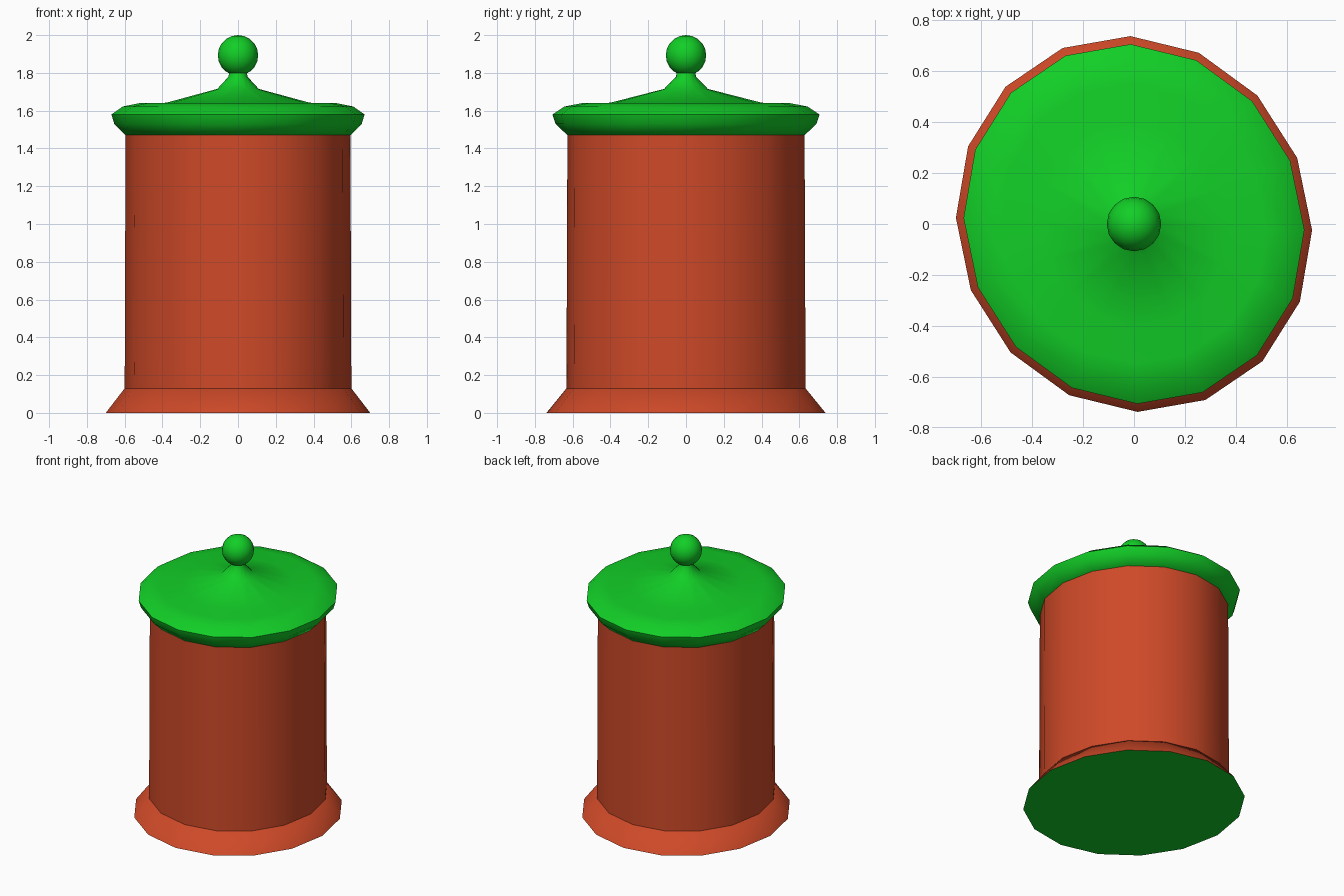
import bpy, bmesh
from math import sin, cos, tau, radians

SIDES = 16

cube = bpy.data.objects.get("Cube")
if cube:
    bpy.data.objects.remove(cube)


def make_material(name, rgb):
    mat = bpy.data.materials.new(name)
    mat.use_nodes = True
    mat.diffuse_color = (*rgb, 1)
    mat.node_tree.nodes["Principled BSDF"].inputs["Base Color"].default_value = (*rgb, 1)
    return mat


terracotta = make_material("terracotta", (0.62, 0.067, 0.021))
green = make_material("green", (0.006, 0.62, 0.02))


def finish(bm, name, mats):
    bmesh.ops.recalc_face_normals(bm, faces=bm.faces)
    mesh = bpy.data.meshes.new(name)
    bm.to_mesh(mesh)
    bm.free()
    obj = bpy.data.objects.new(name, mesh)
    bpy.context.collection.objects.link(obj)
    for mat in mats:
        mesh.materials.append(mat)
    bpy.ops.object.select_all(action='DESELECT')
    obj.select_set(True)
    bpy.context.view_layer.objects.active = obj
    bpy.ops.object.shade_smooth_by_angle(angle=radians(60))
    return obj


def lathe(name, profile, mats):
    """Sweep (radius, height) pairs round a slightly skewed oval, capped at both ends."""
    bm = bmesh.new()
    rings = []
    for r, z in profile:
        ring = []
        for i in range(SIDES):
            c, s = r * cos(tau * i / SIDES), r * sin(tau * i / SIDES)
            ring.append(bm.verts.new((c - 0.02 * s, 1.055 * s - 0.035 * c, z)))
        rings.append(ring)
    for low, high in zip(rings, rings[1:]):
        for i in range(SIDES):
            j = (i + 1) % SIDES
            bm.faces.new((low[i], low[j], high[j], high[i]))
    bm.faces.new(rings[0][::-1])
    bm.faces.new(rings[-1])
    return finish(bm, name, mats)


# Flared foot with a green underside
foot = lathe("foot", [(0.70, 0), (0.60, 0.13)], [terracotta, green])
for face in foot.data.polygons:
    if face.normal.z < -0.9:
        face.material_index = 1

# Straight jar wall
lathe("jar_body", [(0.60, 0.13), (0.595, 1.48)], [terracotta])

# Lid with rounded rim and tapered neck
lathe("lid", [(0.59, 1.465), (0.655, 1.53), (0.67, 1.58), (0.61, 1.622),
              (0.52, 1.64), (0.38, 1.642), (0.11, 1.715), (0.05, 1.78),
              (0.045, 1.82)], [green])

# Ball handle
bm = bmesh.new()
bmesh.ops.create_uvsphere(bm, u_segments=16, v_segments=10, radius=0.107)
knob = finish(bm, "knob", [green])
knob.location.z = 1.893
